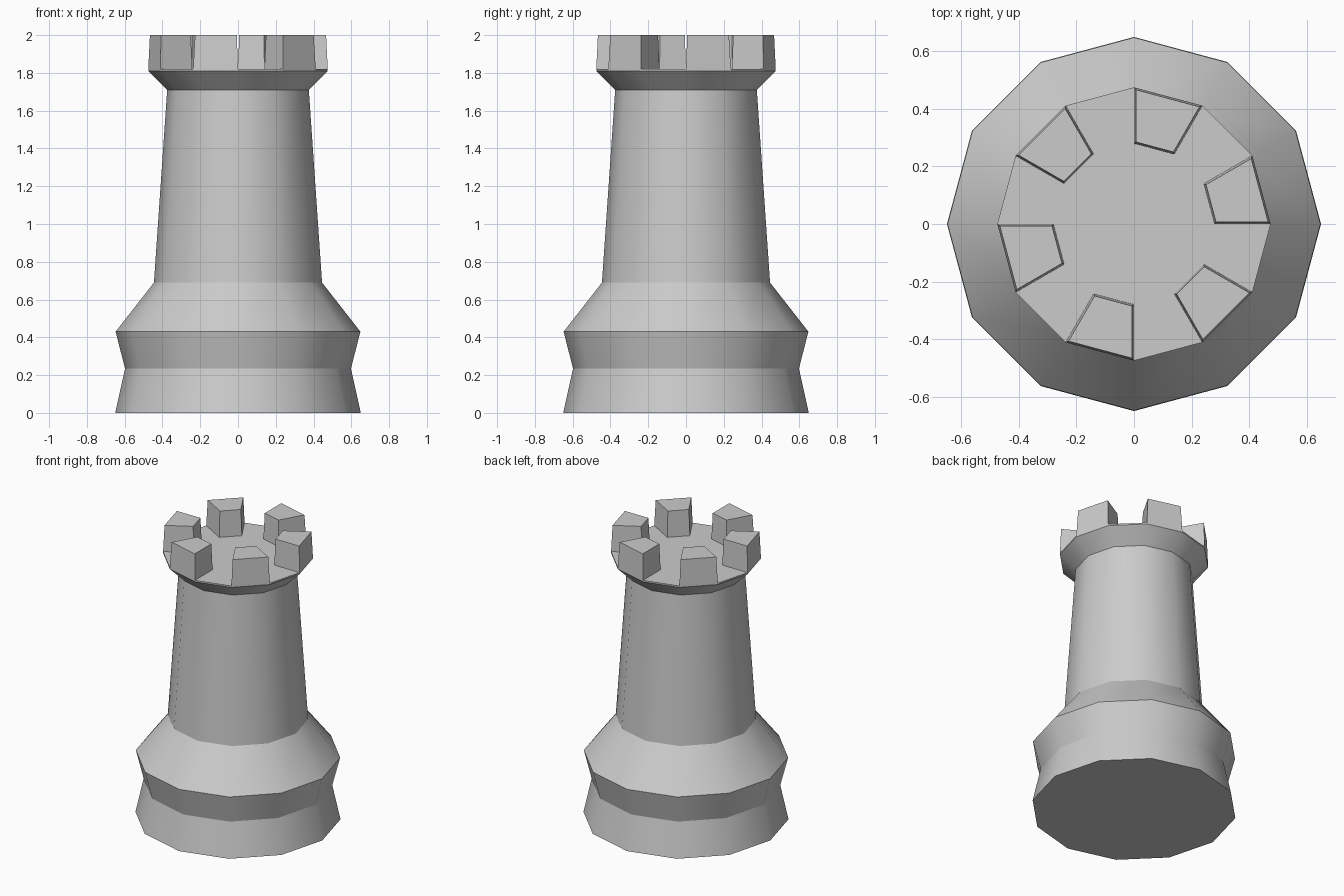
import bpy, bmesh
from math import cos, sin, pi

if "Cube" in bpy.data.objects:
    bpy.data.objects.remove(bpy.data.objects["Cube"])

SIDES = 12
# (radius, height) from base to platform, last ring is the inner edge of the battlements
PROFILE = [(0.65, 0), (0.598, 0.235), (0.648, 0.43), (0.445, 0.69),
           (0.375, 1.71), (0.475, 1.81), (0.475, 1.82), (0.28, 1.82)]

bm = bmesh.new()

# Lathed body with smooth sides and crisp rings
rings = [[bm.verts.new((r * cos(2 * pi * i / SIDES), r * sin(2 * pi * i / SIDES), z))
          for i in range(SIDES)] for r, z in PROFILE]
bm.faces.new(rings[0][::-1])
bm.faces.new(rings[-1])
battlement_faces = []
for k, (lower, upper) in enumerate(zip(rings, rings[1:])):
    for i in range(SIDES):
        j = (i + 1) % SIDES
        face = bm.faces.new((lower[i], lower[j], upper[j], upper[i]))
        if k == len(PROFILE) - 2 and i % 2 == 0:
            battlement_faces.append(face)

# Battlements: every other platform face is raised and slightly tapered
for face in battlement_faces:
    top = bmesh.ops.extrude_discrete_faces(bm, faces=[face])["faces"][0]
    centre = top.calc_center_median()
    for v in top.verts:
        v.co = centre + (v.co - centre) * 0.93
        v.co.z = 2.0

bmesh.ops.recalc_face_normals(bm, faces=bm.faces)
for f in bm.faces:
    f.smooth = True
for e in bm.edges:
    a, b = (v.co for v in e.verts)
    e.smooth = abs(a.z - b.z) > 0.001 and max(a.z, b.z) < 1.815

mesh = bpy.data.meshes.new("tower")
bm.to_mesh(mesh)
bm.free()
bpy.context.collection.objects.link(bpy.data.objects.new("tower", mesh))
